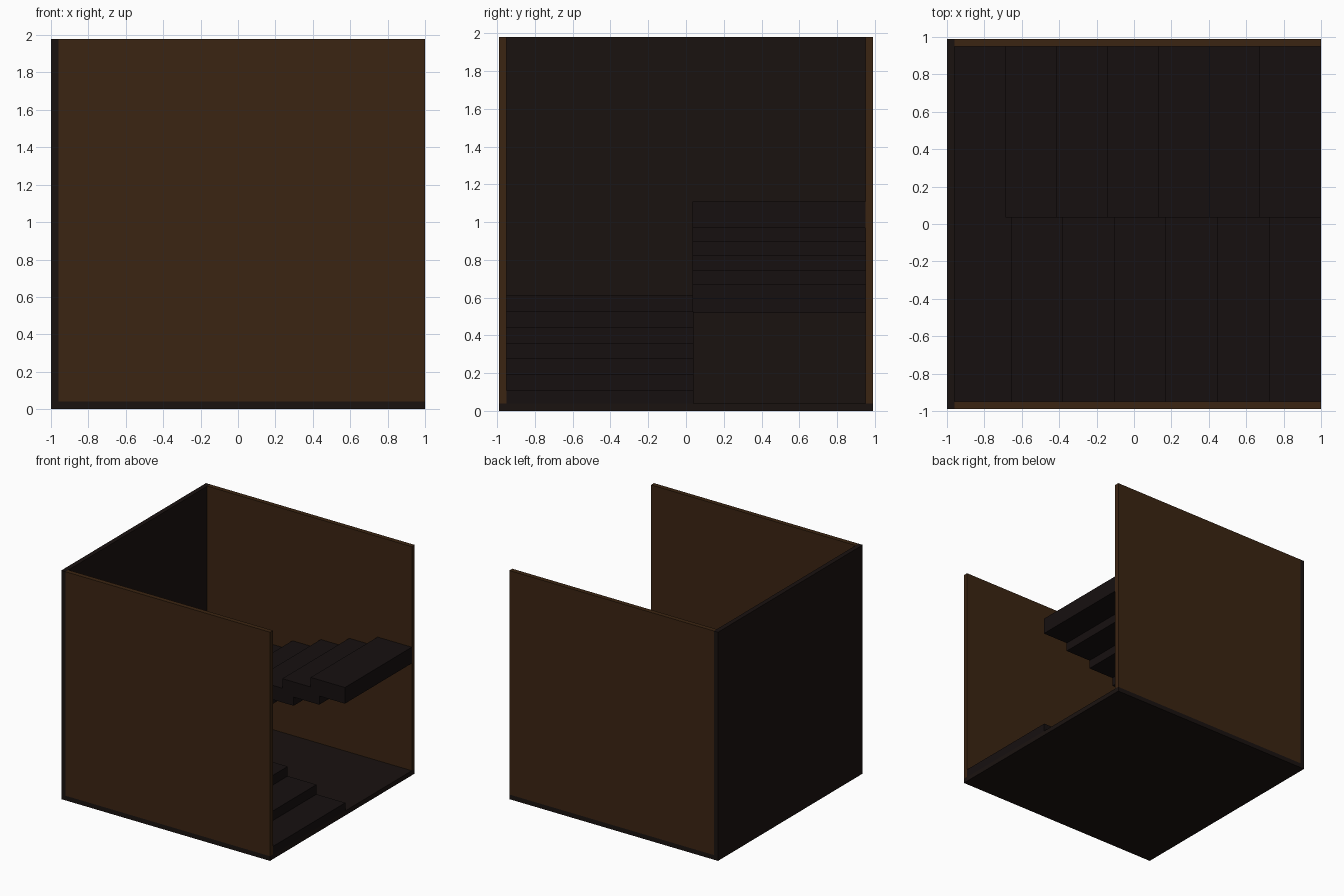
import bpy, bmesh

if "Cube" in bpy.data.objects:
    bpy.data.objects.remove(bpy.data.objects["Cube"])


def material(name, rgb):
    m = bpy.data.materials.new(name)
    m.diffuse_color = (*rgb, 1)
    m.use_nodes = True
    m.node_tree.nodes["Principled BSDF"].inputs["Base Color"].default_value = m.diffuse_color
    return m


WOOD = material("brown_wall", (0.044, 0.018, 0.006))
DARK = material("dark_wood", (0.010, 0.006, 0.005))
STEP = material("dark_step", (0.008, 0.005, 0.005))


def extrude_profile(name, pts, y0, y1, mat):
    """Extrude an x-z outline from y0 to y1."""
    bm = bmesh.new()
    face = bm.faces.new([bm.verts.new((x, y0, z)) for x, z in pts])
    res = bmesh.ops.extrude_face_region(bm, geom=[face])
    verts = [v for v in res["geom"] if isinstance(v, bmesh.types.BMVert)]
    bmesh.ops.translate(bm, verts=verts, vec=(0, y1 - y0, 0))
    bmesh.ops.recalc_face_normals(bm, faces=bm.faces)
    me = bpy.data.meshes.new(name)
    bm.to_mesh(me)
    bm.free()
    me.materials.append(mat)
    ob = bpy.data.objects.new(name, me)
    bpy.context.collection.objects.link(ob)
    return ob


def box(name, x0, x1, y0, y1, z0, z1, mat):
    return extrude_profile(name, [(x0, z0), (x1, z0), (x1, z1), (x0, z1)], y0, y1, mat)


# Room shell, open on the right and at the top
box("floor", -0.96, 1, -0.99, 0.99, 0, 0.04, DARK)
box("left_wall", -1, -0.96, -0.99, 0.99, 0, 1.98, DARK)
box("front_wall", -0.96, 1, -0.99, -0.95, 0.04, 1.98, WOOD)
box("back_wall", -0.96, 1, 0.95, 0.99, 0.04, 1.98, WOOD)

N = 7

# Lower flight: solid, climbing from the open side to the left wall
pts = [(-0.96, 0.04), (1, 0.04)]
for i in range(N):
    z = 0.11 + i * 0.0835
    right = 1 - i * 0.276
    left = -0.96 if i == N - 1 else right - 0.276
    pts += [(right, z), (left, z)]
extrude_profile("lower_stairs", pts, -0.95, 0.04, STEP)

# Upper flight: hanging, stepped above and below, climbing back to the right
pts = []
for i in range(N):
    z = 0.61 + i * 0.0833
    left = -0.96 + i * 0.272
    right = 1 if i == N - 1 else left + 0.272
    pts += [(left, z), (right, z)]
for i in reversed(range(N)):
    z = 0.52 + i * 0.075
    right = 1 - (N - 1 - i) * 0.246
    left = -0.96 if i == 0 else right - 0.246
    pts += [(right, z), (left, z)]
extrude_profile("upper_stairs", pts, 0.035, 0.95, STEP)
